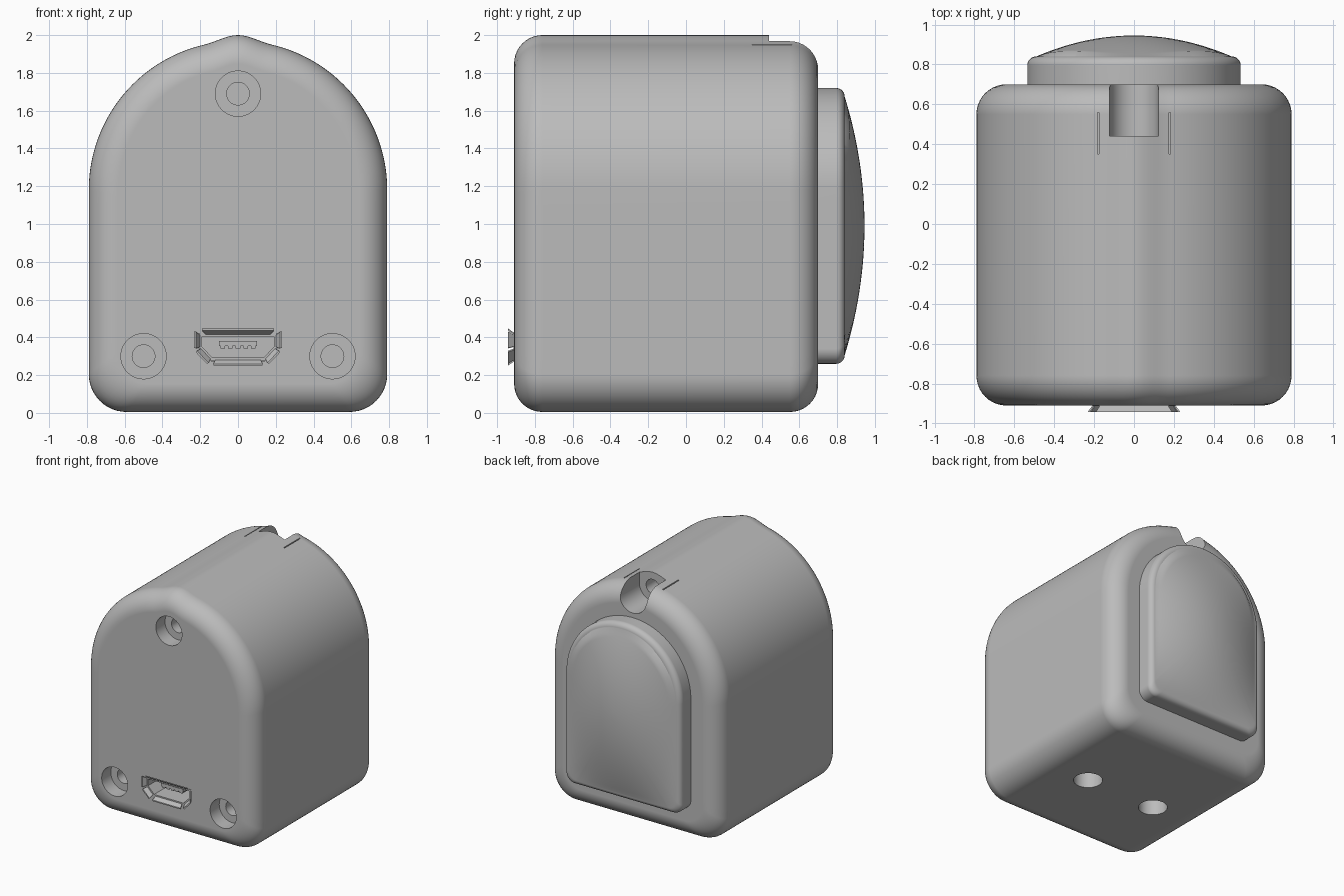
import bpy, bmesh
from math import sin, cos, pi, radians
from mathutils import Vector

cube = bpy.data.objects.get("Cube")
if cube:
    bpy.data.objects.remove(cube, do_unlink=True)

grey = bpy.data.materials.new("plain grey")
grey.use_nodes = True
COLOUR = (0.5, 0.5, 0.5, 1)
grey.diffuse_color = COLOUR
grey.node_tree.nodes["Principled BSDF"].inputs["Base Color"].default_value = COLOUR


def loft(name, rings):
    """Closed solid through rings of equal point count, capped at both ends."""
    bm = bmesh.new()
    loops = [[bm.verts.new(p) for p in ring] for ring in rings]
    n = len(loops[0])
    for a, b in zip(loops, loops[1:]):
        for i in range(n):
            j = (i + 1) % n
            bm.faces.new((a[i], a[j], b[j], b[i]))
    bm.faces.new(loops[0])
    bm.faces.new(loops[-1])
    bmesh.ops.recalc_face_normals(bm, faces=bm.faces)
    mesh = bpy.data.meshes.new(name)
    bm.to_mesh(mesh)
    bm.free()
    mesh.materials.append(grey)
    obj = bpy.data.objects.new(name, mesh)
    bpy.context.collection.objects.link(obj)
    return obj


def prism(name, outline, y0, y1):
    return loft(name, [[(x, y, z) for x, z in outline] for y in (y0, y1)])


def arc(cx, cz, r, a0, a1, steps):
    angles = [radians(a0 + (a1 - a0) * i / steps) for i in range(steps + 1)]
    return [(cx + r * cos(a), cz + r * sin(a)) for a in angles]


def circle(cx, cz, r):
    return arc(cx, cz, r, 0, 360, 40)[:-1]


def rect(x0, x1, z0, z1):
    return [(x0, z0), (x1, z0), (x1, z1), (x0, z1)]


def line(p, q, steps):
    """Points strictly between p and q."""
    return [tuple(Vector(p).lerp(Vector(q), i / steps)) for i in range(1, steps)]


def arch(w, z0, zc, corner):
    """Arched outline: rounded lower corners and a half-round top."""
    right = arc(w - corner, z0 + corner, corner, -90, 0, 12)
    left = arc(corner - w, z0 + corner, corner, 180, 270, 12)
    top = arc(0, zc, w, 0, 180, 96)
    return (right + line(right[-1], top[0], 12) + top
            + line(top[-1], left[0], 12) + left + line(left[-1], right[0], 16))


def inset(outline, w, zc, half, d):
    return [(x * (1 - d / w), zc + (z - zc) * (1 - d / half)) for x, z in outline]


def activate(obj):
    bpy.ops.object.select_all(action='DESELECT')
    obj.select_set(True)
    bpy.context.view_layer.objects.active = obj


def cut(obj, cutter):
    mod = obj.modifiers.new("cut", 'BOOLEAN')
    mod.operation = 'DIFFERENCE'
    mod.solver = 'EXACT'
    mod.object = cutter
    activate(obj)
    bpy.ops.object.modifier_apply(modifier=mod.name)
    bpy.data.objects.remove(cutter, do_unlink=True)


def smooth(obj):
    activate(obj)
    bpy.ops.object.shade_smooth_by_angle(angle=radians(32))
    mod = obj.modifiers.new("even shading", 'WEIGHTED_NORMAL')
    mod.keep_sharp = True


# Housing: arched block with a small ridge along the top and rounded ends
FRONT, BACK, FILLET = -0.91, 0.70, 0.15
outline = []
for x, z in arch(0.79, 0.005, 1.18, 0.2):
    if z > 1.8 and abs(x) < 0.18:
        z += 0.03 * cos(pi * x / 0.36) ** 2
    outline.append((x, z))
steps = [radians(90 * i / 10) for i in range(11)]
ends = [(FRONT + FILLET * (1 - sin(a)), FILLET * (1 - cos(a))) for a in reversed(steps)]
ends += [(BACK - FILLET * (1 - sin(a)), FILLET * (1 - cos(a))) for a in steps]
housing = loft("housing", [[(x, y, z) for x, z in inset(outline, 0.79, 1.0, 1.0, d)]
                           for y, d in ends])

# Counterbored screw holes in the front
for x, z in ((-0.5, 0.3), (0.5, 0.3), (0, 1.69)):
    cut(housing, prism("bore", circle(x, z, 0.12), -1.1, FRONT + 0.12))
    cut(housing, prism("pilot", circle(x, z, 0.06), FRONT + 0.1, -0.35))

# Open screw notch at the top of the back, with its pilot hole
notch = arc(0, 1.88, 0.122, 180, 360, 24) + [(0.122, 2.1), (-0.122, 2.1)]
cut(housing, prism("notch", notch, 0.44, 0.9))
cut(housing, prism("pilot", circle(0, 1.88, 0.06), 0.1, 0.46))

# Thin slits beside the notch and round holes underneath
for s in (-1, 1):
    cut(housing, prism("slit", rect(s * 0.18 - 0.004, s * 0.18 + 0.004, 1.91, 2.1), 0.35, 0.56))
    hole = circle(s * 0.32, -0.16, 0.11)
    cut(housing, loft("hole", [[(x, y, z) for x, y in hole] for z in (-0.1, 0.15)]))


# Connector outline: wide top, chamfered lower corners
def port(g):
    half = [(0.20 + g, 0.415 + g), (0.20 + g, 0.345 - g / 2),
            (0.14 + g / 2, 0.282 - g)]
    return half + [(-x, z) for x, z in reversed(half)]


cut(housing, prism("port_cavity", port(0.006), -1.1, -0.68))
smooth(housing)

# Connector shell
shell = prism("connector_shell", port(0.005), -0.912, -0.67)
cut(shell, prism("shell_inside", port(-0.01), -1.0, -0.7))

# Flared lips around the connector mouth
edge_in, edge_out = port(-0.004), port(0.022)
for i, part in enumerate(("right_upper", "right_lower", "bottom", "left_lower",
                          "left_upper", "top")):
    j = (i + 1) % 6
    a, b = Vector(edge_in[i]), Vector(edge_in[j])
    c, d = Vector(edge_out[i]), Vector(edge_out[j])
    a, b = a.lerp(b, 0.07), b.lerp(a, 0.07)
    c, d = c.lerp(d, 0.07), d.lerp(c, 0.07)
    out = (c + d - a - b).normalized() * 0.01
    sections = []
    for y, p, q in ((-0.905, a, b), (-0.943, c, d)):
        sections.append([(v.x, y, v.y) for v in (p, q, q + out, p + out)])
    loft("connector_lip_" + part, sections)

# Contact tongue with its row of contacts
prism("contact_tongue", rect(-0.10, 0.10, 0.355, 0.38), -0.87, -0.69)
for i in range(5):
    x = -0.08 + 0.04 * i
    prism("contact", rect(x - 0.012, x + 0.012, 0.342, 0.358), -0.865, -0.69)

# Rear cover: arched plate with a softened rim and a domed face
PW, PZ, PH = 0.535, 0.99, 0.73
cover_line = arch(PW, 0.26, 1.185, 0.08)
rings = [[(x, 0.66, z) for x, z in cover_line]]
for a in steps:
    d = 0.045 * (1 - cos(a))
    lift = 0.795 + 0.045 * sin(a)
    rings.append([(x, lift, z) for x, z in inset(cover_line, PW, PZ, PH, d)])
rim = rings[-1]
for t in [1 - i / 20 for i in range(1, 20)] + [0.01]:
    ring = []
    for x, _, z in rim:
        x, z = x * t, PZ + (z - PZ) * t
        u, v = x / (PW - 0.045), (z - PZ) / (PH - 0.045)
        ring.append((x, 0.84 + 0.105 * (1 - u * u) * (1 - v * v), z))
    rings.append(ring)
smooth(loft("rear_cover", rings))
